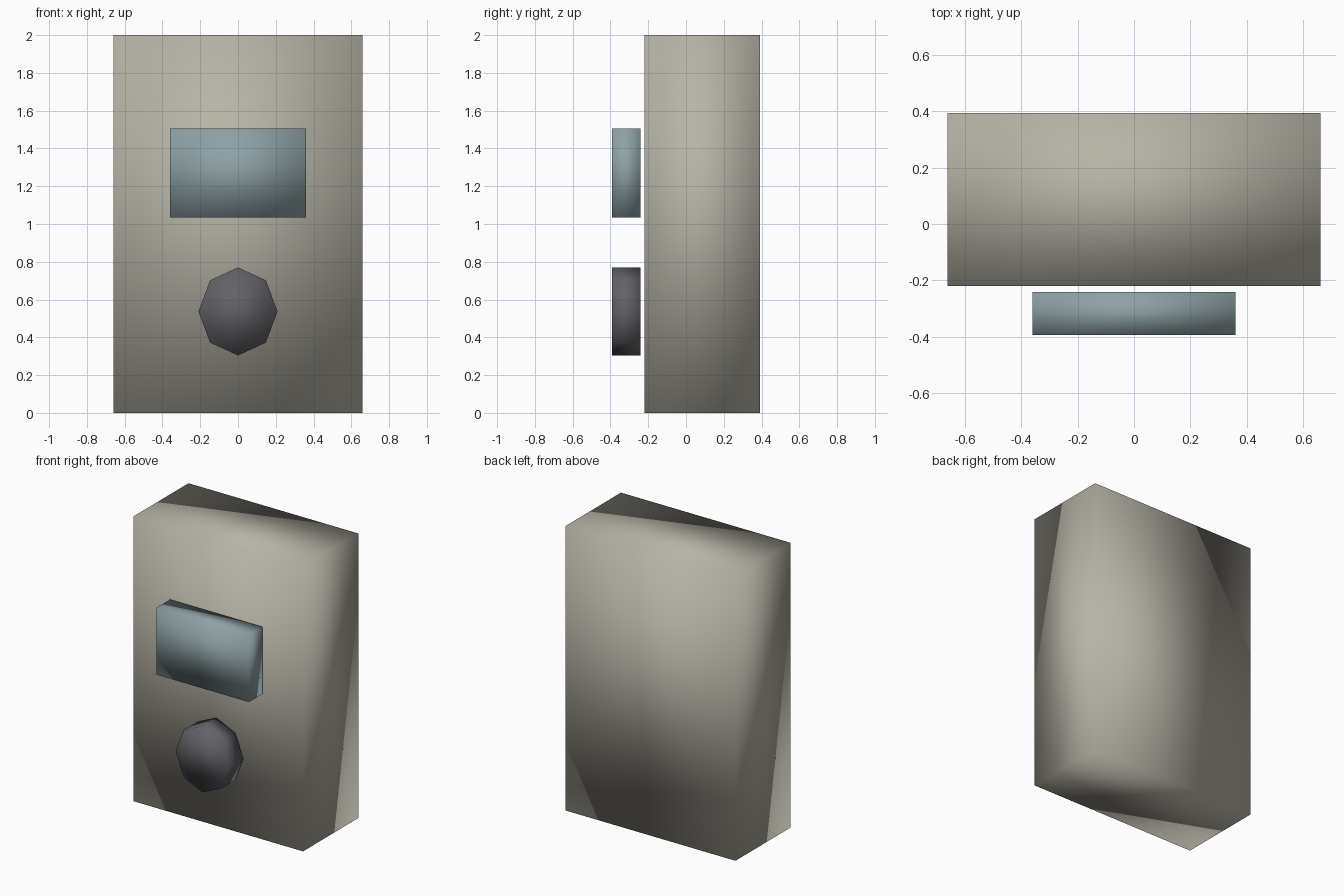
import bpy, math

if "Cube" in bpy.data.objects:
    bpy.data.objects.remove(bpy.data.objects["Cube"])


def finish(name, loc, scale, color):
    ob = bpy.context.object
    ob.name = name
    ob.location = loc
    ob.scale = scale
    bpy.ops.object.transform_apply(location=False, rotation=True, scale=True)
    # Soft normals run across every edge
    bpy.ops.object.shade_smooth()
    mat = bpy.data.materials.new(name + "_color")
    mat.diffuse_color = (*color, 1)
    mat.use_nodes = True
    mat.node_tree.nodes["Principled BSDF"].inputs["Base Color"].default_value = mat.diffuse_color
    ob.data.materials.append(mat)
    return ob


def box(name, x, y, z, color):
    bpy.ops.mesh.primitive_cube_add(size=1)
    spans = (x, y, z)
    loc = [(a + b) / 2 for a, b in spans]
    return finish(name, loc, [b - a for a, b in spans], color)


# Upright housing
box("housing", (-0.66, 0.66), (-0.22, 0.393), (0, 2), (0.47, 0.45, 0.38))

# Display panel floating just ahead of the housing
box("display_panel", (-0.36, 0.36), (-0.393, -0.24), (1.035, 1.505), (0.27, 0.36, 0.38))

# Eight-sided dial, slightly taller than wide, with a point at the top
bpy.ops.mesh.primitive_cylinder_add(vertices=8, radius=1, depth=1)
dial = bpy.context.object
dial.rotation_euler = (math.pi / 2, 0, 0)
bpy.ops.object.transform_apply(location=False, rotation=True, scale=False)
finish("dial", (0, -0.3165, 0.537), (0.209, 0.153, 0.233), (0.12, 0.12, 0.135))
